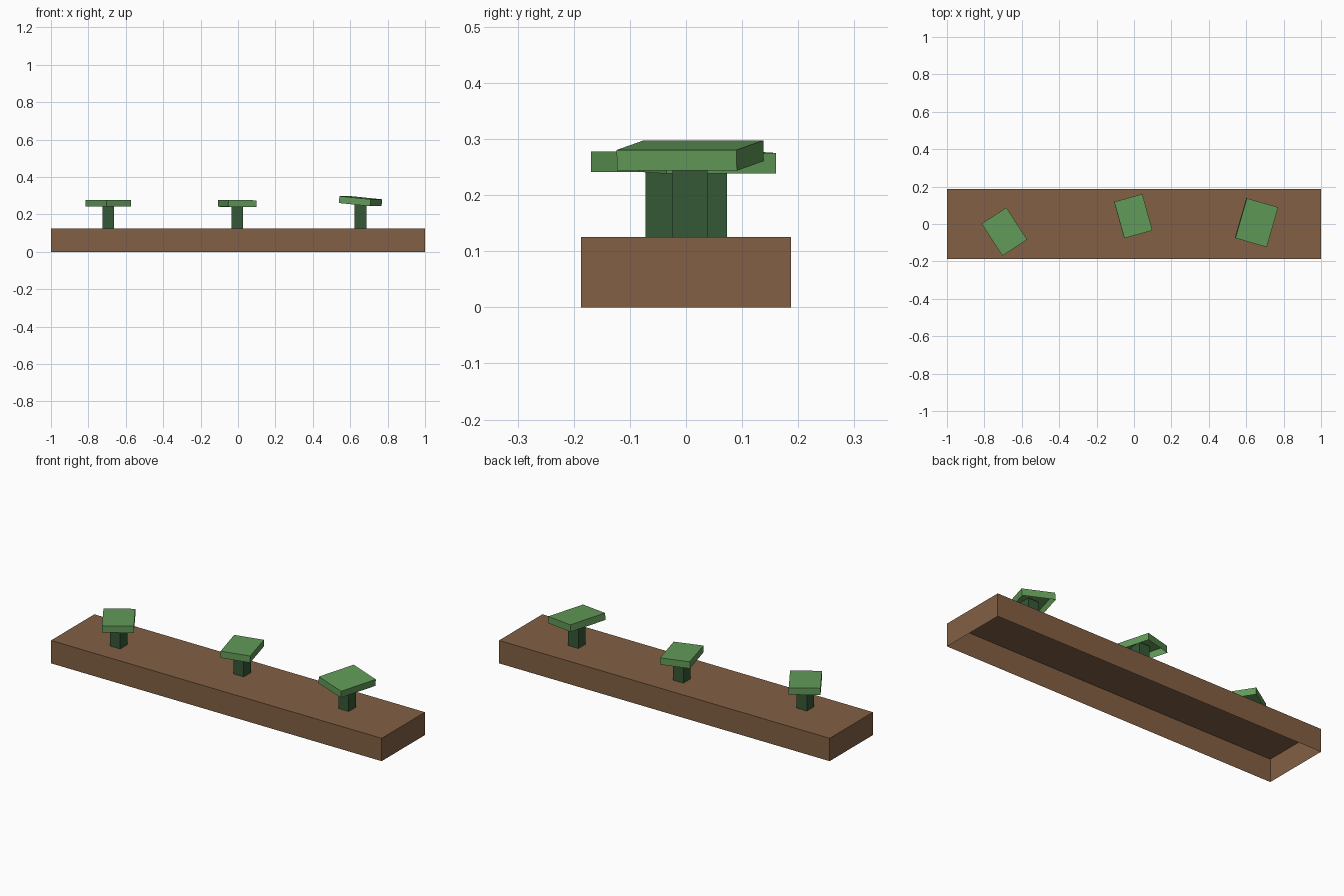
import bpy, bmesh
from math import radians
from mathutils import Matrix, Euler, Vector

if "Cube" in bpy.data.objects:
    bpy.data.objects.remove(bpy.data.objects["Cube"], do_unlink=True)


def make_material(name, color):
    mat = bpy.data.materials.new(name)
    mat.use_nodes = True
    mat.diffuse_color = color
    mat.node_tree.nodes["Principled BSDF"].inputs["Base Color"].default_value = color
    return mat


brown = make_material("soil brown", (0.225, 0.115, 0.058, 1))
leaf = make_material("leaf green", (0.122, 0.328, 0.098, 1))
stem_green = make_material("dark stem green", (0.037, 0.098, 0.037, 1))


def open_box(name, size, center, mat, tilt=0, turn=0, open_top=False):
    """Box shell without an underside, tilted about its own y, then turned about z."""
    bm = bmesh.new()
    bmesh.ops.create_cube(bm, size=1, matrix=Matrix.Diagonal((*size, 1)))
    hidden = [f for f in bm.faces
              if f.normal.z < -0.5 or (open_top and f.normal.z > 0.5)]
    bmesh.ops.delete(bm, geom=hidden, context='FACES_ONLY')
    mesh = bpy.data.meshes.new(name)
    bm.to_mesh(mesh)
    bm.free()
    mesh.materials.append(mat)
    obj = bpy.data.objects.new(name, mesh)
    obj.location = Vector(center)
    obj.rotation_euler = Euler((0, radians(tilt), radians(turn)))
    bpy.context.collection.objects.link(obj)
    return obj


# Long planter bed
open_box("soil_bed", (2, 0.374, 0.125), (0, 0, 0.0625), brown)

# Plants: name, x, y, cap height, cap width, cap depth, tilt, turn
plants = [
    ("right", -0.693, -0.041, 0.2595, 0.158, 0.204, 0, 33),
    ("middle", -0.004, 0.042, 0.258, 0.156, 0.202, 1, 15.5),
    ("left", 0.655, 0.0075, 0.2705, 0.175, 0.222, 5.6, -16),
]
STEM = 0.0625
BED_TOP = 0.125
for side, x, y, z, width, depth, tilt, turn in plants:
    top = z + 0.012
    open_box(side + "_stem", (STEM, STEM, top - BED_TOP),
             (x, y, (top + BED_TOP) / 2), stem_green, open_top=True)
    open_box(side + "_leaf_cap", (width, depth, 0.037), (x, y, z), leaf, tilt, turn)
